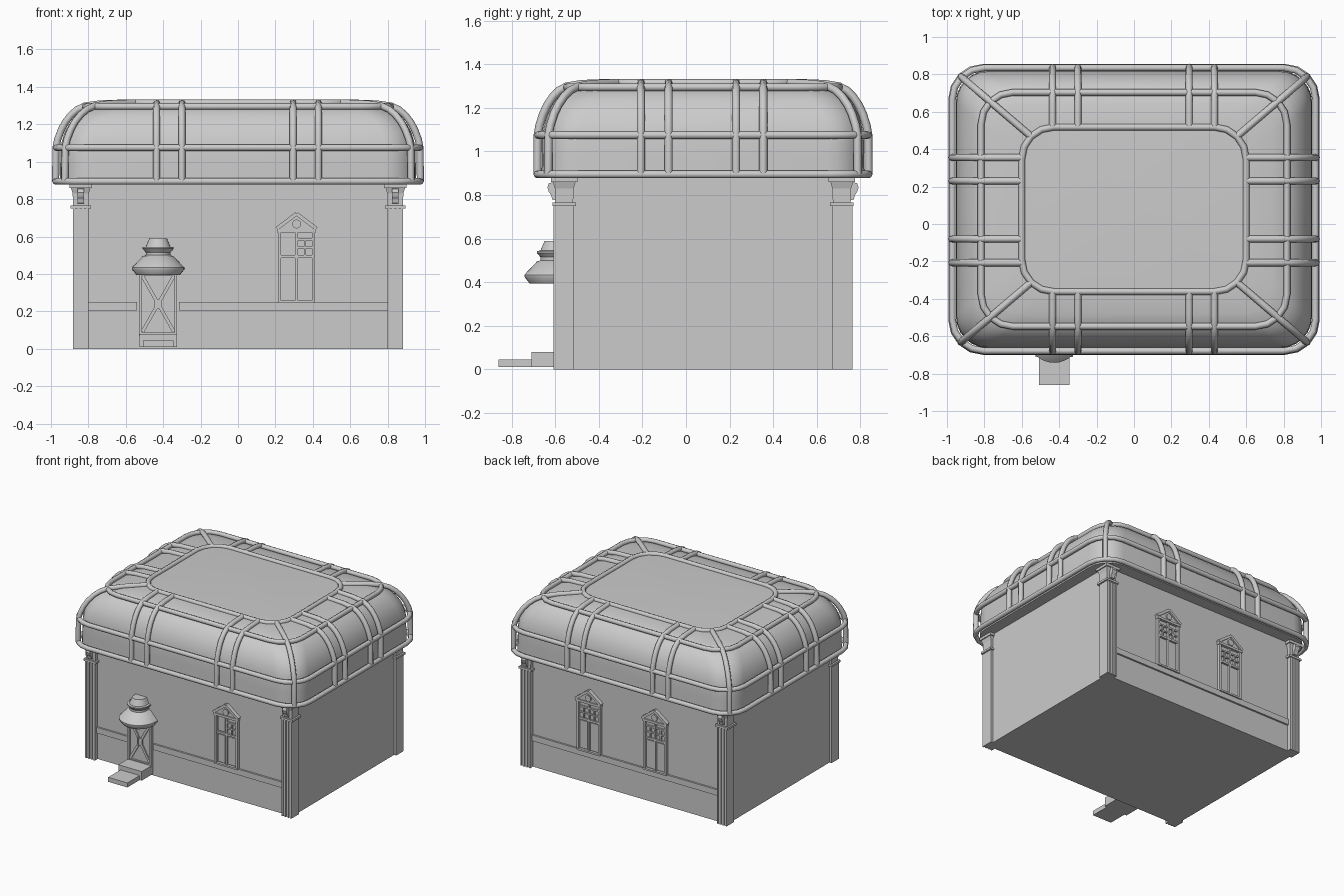
import bpy, bmesh, math
from mathutils import Vector

if "Cube" in bpy.data.objects:
    bpy.data.objects.remove(bpy.data.objects["Cube"])

CY = 0.078          # centre of the building in y
WALL = 0.652        # wall distance from that centre


def mesh_obj(name, verts, faces, smooth=False):
    me = bpy.data.meshes.new(name)
    me.from_pydata(verts, [], faces)
    bm = bmesh.new()
    bm.from_mesh(me)
    bmesh.ops.recalc_face_normals(bm, faces=bm.faces)
    bm.to_mesh(me)
    bm.free()
    ob = bpy.data.objects.new(name, me)
    bpy.context.collection.objects.link(ob)
    if smooth:
        bpy.ops.object.select_all(action='DESELECT')
        ob.select_set(True)
        bpy.context.view_layer.objects.active = ob
        bpy.ops.object.shade_smooth_by_angle(angle=math.radians(40))
    return ob


def loft(name, rings, smooth=False):
    n = len(rings[0])
    faces = [(k*n+i, k*n+(i+1) % n, (k+1)*n+(i+1) % n, (k+1)*n+i)
             for k in range(len(rings)-1) for i in range(n)]
    faces += [tuple(range(n)), tuple(range((len(rings)-1)*n, len(rings)*n))]
    return mesh_obj(name, [v for r in rings for v in r], faces, smooth)


def box(name, x0, x1, y0, y1, z0, z1):
    return loft(name, [[(x0, y0, z), (x1, y0, z), (x1, y1, z), (x0, y1, z)] for z in (z0, z1)])


def relief(name, pts, d, s, d0=-0.01):
    """Outline in x,z raised from the front (s=-1) or back (s=1) wall by d."""
    return loft(name, [[(x, CY + s*(WALL+e), z) for x, z in pts] for e in (d0, d)])


def panel(name, x0, x1, z0, z1, d, s):
    return relief(name, [(x0, z0), (x1, z0), (x1, z1), (x0, z1)], d, s)


def bar(name, a, b, w, d, s):
    a, b = Vector(a), Vector(b)
    t = (b-a).normalized()
    n = Vector((-t.y, t.x))*w/2
    return relief(name, [a+n, b+n, b-n, a-n], d, s)


def tube(name, pts, r=0.019, cyclic=False):
    cu = bpy.data.curves.new(name, 'CURVE')
    cu.dimensions = '3D'
    sp = cu.splines.new('POLY')
    sp.points.add(len(pts)-1)
    for p, co in zip(sp.points, pts):
        p.co = (*co, 1)
    sp.use_cyclic_u = cyclic
    cu.bevel_depth, cu.bevel_resolution, cu.use_fill_caps = r, 2, True
    ob = bpy.data.objects.new(name, cu)
    bpy.context.collection.objects.link(ob)
    bpy.ops.object.select_all(action='DESELECT')
    ob.select_set(True)
    bpy.context.view_layer.objects.active = ob
    bpy.ops.object.convert(target='MESH')
    bpy.ops.object.shade_smooth_by_angle(angle=math.radians(50))


# roof outline: t = 0 at the eaves, 1 at the flat top
def hx(t): return 0.975 - 0.375*t
def hy(t): return 0.76 - 0.32*t


def outline(t, z, seg=4, r=0.17):
    pts = []
    for q, (sx, sy) in enumerate(((1, 1), (-1, 1), (-1, -1), (1, -1))):
        for i in range(seg+1):
            a = math.pi/2*(q + i/seg)
            pts.append((sx*(hx(t)-r)+r*math.cos(a), CY+sy*(hy(t)-r)+r*math.sin(a), z))
    return pts


# roof shell
shell = [(.06, .88), (.065, .98), (.07, 1.07), (.09, 1.11), (.13, 1.16), (.19, 1.20),
         (.26, 1.235), (.34, 1.262), (.44, 1.284), (.63, 1.303), (1, 1.312)]
loft("roof_shell", [outline(t, z, 6) for t, z in shell], True)

# horizontal roof rails
for name, t, z in (("eaves_rail", 0, .895), ("lower_rail", .01, 1.075),
                   ("upper_rail", .42, 1.295), ("top_rail", 1, 1.314)):
    tube(name, outline(t, z), 0.018, True)

# ribs over the roof edge
rib = [(0, .895), (.005, 1.075), (.03, 1.12), (.08, 1.17), (.14, 1.212), (.22, 1.25),
       (.31, 1.279), (.42, 1.298), (.63, 1.309), (1, 1.314)]
for s in (-1, 1):
    for x in (-.435, -.30, .295, .43):
        tube("long_side_rib", [(x, CY+s*hy(t), z) for t, z in rib])
    for y in (-.207, -.08, .23, .355):
        tube("short_side_rib", [(s*hx(t), y, z) for t, z in rib])
for q in range(4):
    tube("corner_rib", [outline(t, z)[q*5+2] for t, z in rib])

# walls
box("walls", -.865, .865, CY-WALL, CY+WALL, 0, .885)


# corner pillars with fluted faces and capitals
def square(cx, cy, h, z):
    return [(cx-h, cy-h, z), (cx+h, cy-h, z), (cx+h, cy+h, z), (cx-h, cy+h, z)]


for sx in (-1, 1):
    for s in (-1, 1):
        cx, cy = sx*.841, CY+s*.637
        loft("pillar", [square(cx, cy, .042, z) for z in (0, .76)])
        for i in range(4):
            panel("pillar_flute", cx-.042+i*.0243, cx-.031+i*.0243, 0, .755, .034, s)
        loft("pillar_band", [square(cx, cy, .054, z) for z in (.75, .766)])
        loft("capital", [square(cx, cy, h, z) for h, z in ((.041, .766), (.043, .83), (.052, .86))])
        loft("capital_top", [square(cx, cy, .06, z) for z in (.86, .885)])
        side = [(.02, .775), (.04, .78), (.045, .80), (.056, .815), (.062, .835), (.055, .855), (.02, .86)]
        loft("scroll_bracket", [[(cx+w, CY+s*(WALL+d), z) for d, z in side] for w in (-.018, .018)])

# waist trim on front and back
panel("front_trim", -.81, -.54, .205, .25, .014, -1)
panel("front_trim", -.315, .81, .205, .25, .014, -1)
panel("back_trim", -.81, .81, .205, .25, .014, 1)


# windows with gabled heads
def window(cx, s, left_panes):
    def p(name, a, b, c, d, dep): panel(name, cx+a, cx+b, c, d, dep, s)
    p("window_back", -.09, .09, .25, .63, .004)
    for a in (-.1, .082):
        p("window_jamb", a, a+.018, .25, .63, .022)
    p("window_mullion", -.007, .007, .25, .63, .018)
    p("window_sill", -.1, .1, .245, .258, .024)
    p("window_transom", -.09, .09, .485, .50, .018)
    p("window_head", -.105, .105, .622, .64, .026)
    for a in (-.076, .013):
        p("lower_panel", a, a+.063, .264, .478, .012)
    if not left_panes:
        p("upper_panel", -.076, -.013, .506, .617, .012)
    for c in ((-.045, .045) if left_panes else (.045,)):
        p("glazing_bar", c-.005, c+.005, .50, .58, .016)
        p("glazing_bar", c-.038, c+.038, .537, .547, .016)
        p("glazing_head", c-.038, c+.038, .58, .592, .016)
    relief("window_gable", [(cx-.09, .635), (cx+.09, .635), (cx+.09, .65), (cx, .72), (cx-.09, .65)], .018, s)
    for a in (-1, 1):
        bar("gable_rake", (cx+a*.106, .642), (cx, .722), .02, .03, s)
    relief("gable_disc", [(cx+.024*math.cos(i*math.pi/8), .667+.024*math.sin(i*math.pi/8))
                          for i in range(16)], .027, s)


window(.313, -1, False)
window(.31, 1, True)
window(-.257, 1, True)

# door with crossed braces
DX = -.427
panel("door", DX-.1, DX+.1, .07, .41, .008, -1)
for a in (-.102, .087):
    panel("door_post", DX+a, DX+a+.015, .07, .41, .026, -1)
panel("door_rail", DX-.09, DX+.09, .07, .088, .02, -1)
panel("door_rail", DX-.09, DX+.09, .392, .41, .02, -1)
for a in (-1, 1):
    bar("door_brace", (DX-a*.085, .09), (DX+a*.085, .39), .018, .017, -1)
    panel("door_centre_side", DX+a*.016-.005, DX+a*.016+.005, .205, .27, .022, -1)
panel("door_centre", DX-.014, DX+.014, .212, .263, .019, -1)

# front steps
box("upper_step", DX-.1, DX+.1, -.71, -.56, .01, .08)
box("lower_step", DX-.082, DX+.082, -.86, -.70, .01, .045)

# round canopy over the door (half turn against the wall)
canopy = [(.115, .393), (.14, .425), (.14, .434), (.082, .495), (.066, .50), (.066, .515),
          (.083, .535), (.083, .543), (.066, .545), (.047, .59)]
rings = []
for r, z in canopy:
    arc = [(DX+r*math.cos(math.pi*i/16), -.602-r*math.sin(math.pi*i/16), z) for i in range(17)]
    rings.append([(DX+r, -.57, z)] + arc + [(DX-r, -.57, z)])
loft("door_canopy", rings, True)
